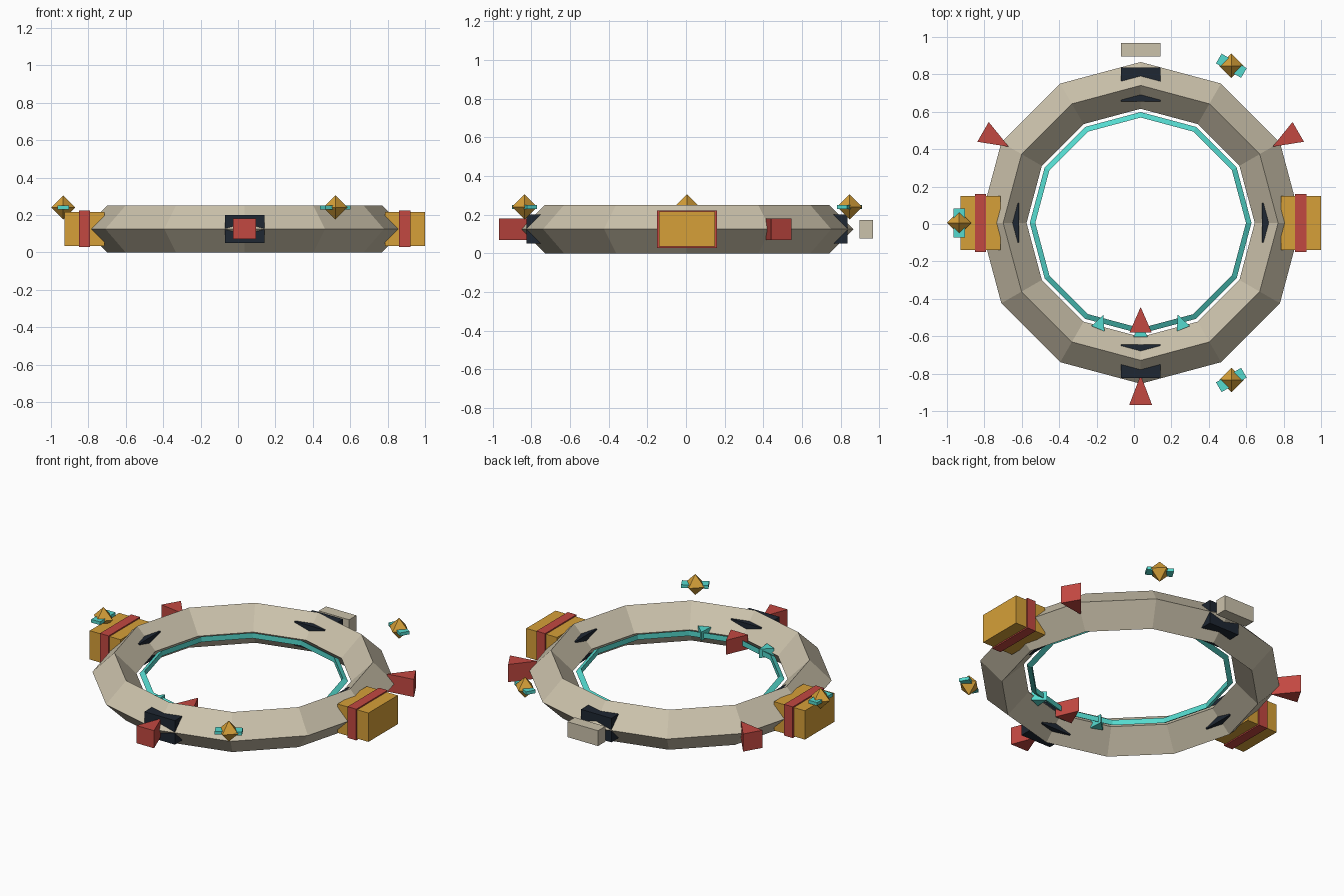
import bpy
from math import radians
from mathutils import Matrix, Vector

if "Cube" in bpy.data.objects:
    bpy.data.objects.remove(bpy.data.objects["Cube"])

CX, CY, ZM = 0.0355, 0.006, 0.125      # ring centre and mid height


def material(name, rgb):
    m = bpy.data.materials.new(name)
    m.diffuse_color = (*rgb, 1)
    m.use_nodes = True
    m.node_tree.nodes["Principled BSDF"].inputs["Base Color"].default_value = m.diffuse_color
    return m


STONE = material("stone", (0.60, 0.54, 0.41))
DARK = material("dark", (0.013, 0.02, 0.032))
GOLD = material("gold", (0.67, 0.35, 0.04))
RED = material("red", (0.54, 0.065, 0.053))
CYAN = material("cyan", (0.09, 0.70, 0.62))


def mesh(name, verts, faces, angle, mat):
    """Verts use x = outward, y = sideways, turned to an angle on the ring."""
    m = Matrix.Translation((CX, CY, 0)) @ Matrix.Rotation(radians(angle), 4, 'Z')
    me = bpy.data.meshes.new(name)
    me.from_pydata([m @ Vector(v) for v in verts], [], faces)
    me.materials.append(mat)
    ob = bpy.data.objects.new(name, me)
    bpy.context.collection.objects.link(ob)
    return ob


def prism(name, outline, height, angle, mat, z=ZM):
    """Counter-clockwise outline extruded vertically about z."""
    n = len(outline)
    verts = [(x, y, z + s * height / 2) for s in (-1, 1) for x, y in outline]
    faces = [tuple(reversed(range(n))), tuple(range(n, 2 * n))]
    faces += [(i, (i + 1) % n, n + (i + 1) % n, n + i) for i in range(n)]
    return mesh(name, verts, faces, angle, mat)


def block(name, r0, r1, width, height, angle, mat, z=ZM):
    w = width / 2
    return prism(name, [(r0, -w), (r1, -w), (r1, w), (r0, w)], height, angle, mat, z)


def wedge(name, tip, base, width, height, angle, mat):
    w = width / 2
    return prism(name, [(tip, 0), (base, -w), (base, w)], height, angle, mat)


def ring(name, major, minor, sides, mat):
    bpy.ops.mesh.primitive_torus_add(location=(CX, CY, ZM), major_radius=major,
                                     minor_radius=minor, major_segments=12,
                                     minor_segments=sides)
    ob = bpy.context.object
    ob.name = name
    ob.data.materials.append(mat)
    bpy.ops.object.shade_flat()


# main ring (diamond section) and inner glowing ring (triangle section)
ring("main_ring", 0.735, 0.125, 4, STONE)
ring("inner_ring", 0.573, 0.0195, 3, CYAN)

# dark clamps through the ring
for a in (0, 90, 180, 270):
    block("clamp", 0.65, 0.83, 0.21, 0.15, a, DARK)

# side pods with red bands
for a in (0, 180):
    block("side_pod", 0.75, 0.963, 0.29, 0.18, a, GOLD)
    block("pod_band", 0.826, 0.886, 0.31, 0.195, a, RED)

# outer red wedges, front pointer inside the ring
for a in (30, 150, 270):
    wedge("outer_wedge", 0.814, 0.973, 0.122, 0.11, a, RED)
wedge("front_pointer", 0.45, 0.585, 0.118, 0.09, 270, RED)

# small cyan teeth beside the pointer
for a in (248, 270, 292):
    wedge("small_tooth", 0.53, 0.61, 0.075, 0.055, a, CYAN)

# floating block behind the ring
block("rear_block", 0.89, 0.962, 0.21, 0.096, 90, STONE)

# floating crystals, kept aligned to the world axes, each with a thin crossbar
for a in (60, 180, 300):
    c = Matrix.Rotation(radians(a), 3, 'Z') @ Vector((0.97, 0, 0.24))
    s = 0.065
    verts = [c + Vector(v) * s for v in
             ((1, 0, 0), (0, 1, 0), (-1, 0, 0), (0, -1, 0), (0, 0, 1), (0, 0, -1))]
    faces = [f for i in range(4) for f in ((i, (i + 1) % 4, 4), ((i + 1) % 4, i, 5))]
    mesh("crystal", verts, faces, 0, GOLD)
    block("crystal_bar", 0.94, 1.0, 0.155, 0.02, a, CYAN, 0.24)
